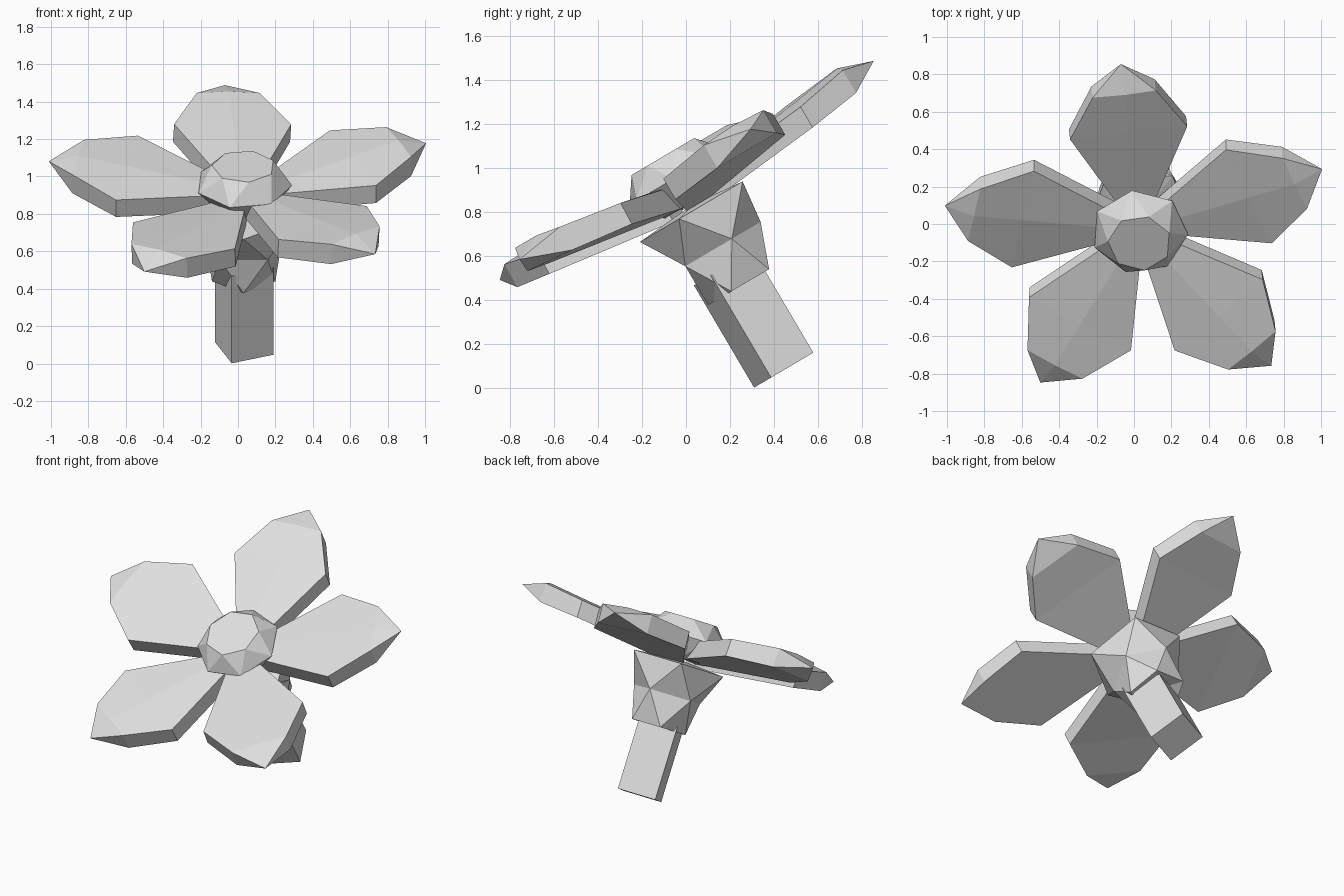
import bpy, bmesh, math
from mathutils import Matrix

if "Cube" in bpy.data.objects:
    bpy.data.objects.remove(bpy.data.objects["Cube"])

grey = bpy.data.materials.new("plain_grey")
grey.diffuse_color = (0.74, 0.74, 0.74, 1)
grey.use_nodes = True
grey.node_tree.nodes["Principled BSDF"].inputs["Base Color"].default_value = grey.diffuse_color

# The whole flower leans forward about the x axis
LEAN = Matrix.Translation((0.03, -0.03, 0.95)) @ Matrix.Rotation(math.radians(30.5), 4, 'X')


def add_part(name, verts, faces, place=Matrix()):
    mesh = bpy.data.meshes.new(name)
    mesh.from_pydata(verts, [], faces)
    mesh.materials.append(grey)
    bm = bmesh.new()
    bm.from_mesh(mesh)
    bmesh.ops.recalc_face_normals(bm, faces=bm.faces)
    bm.to_mesh(mesh)
    bm.free()
    obj = bpy.data.objects.new(name, mesh)
    bpy.context.collection.objects.link(obj)
    obj.matrix_world = LEAN @ place
    return obj


def ring(count, radius, height, start, centre=(0, 0)):
    return [(centre[0] + radius * math.cos(math.radians(start) + i * math.tau / count),
             centre[1] + radius * math.sin(math.radians(start) + i * math.tau / count),
             height) for i in range(count)]


def lathe_rings(rings, zigzag):
    """Join equal rings from top to bottom; zigzag rings are offset by half a step."""
    n = len(rings[0])
    verts = [v for r in rings for v in r]
    faces = []
    for k in range(len(rings) - 1):
        a, b = k * n, (k + 1) * n
        for i in range(n):
            j = (i + 1) % n
            if not zigzag:
                faces.append((a + i, b + i, b + j, a + j))
            elif k % 2 == 0:
                faces += [(a + i, b + i, a + j), (b + i, b + j, a + j)]
            else:
                faces += [(a + i, b + i, b + j), (a + i, b + j, a + j)]
    return verts, faces


# Petals: thick slabs with a pointed tip, sloping slightly upward
# stations: distance out, half width, underside height, upper height
STATIONS = [(0.08, 0.06, -0.14, -0.03), (0.635, 0.315, -0.067, 0.042), (0.9, 0.17, -0.04, 0.08)]
petal_verts, petal_faces = [], []
for out, half, low, high in STATIONS:
    petal_verts += [(out, -half, low), (out, half, low),
                    (out, -half, high), (out, half, high), (out, 0, high + 0.01)]
petal_verts.append((1.06, 0, 0.035))
TIP = 15
for s in (0, 5):
    t = s + 5
    petal_faces += [(s, s + 1, t + 1, t),
                    (s, t, t + 2, s + 2), (s + 1, s + 3, t + 3, t + 1),
                    (s + 2, t + 2, t + 4, s + 4), (s + 4, t + 4, t + 3, s + 3)]
petal_faces += [(0, 2, 4, 3, 1), (10, 11, TIP), (10, TIP, 12), (11, 13, TIP),
                (12, TIP, 14), (14, TIP, 13)]
# each petal: heading, roll, lift
PETALS = [(23, 0, -0.003), (95.5, 3.3, -0.02), (169.2, -3.2, 0.013),
          (240, 2, -0.015), (311.5, -3.5, 0.02)]
for k, (heading, roll, lift) in enumerate(PETALS):
    place = (Matrix.Translation((0, -0.02, lift))
             @ Matrix.Rotation(math.radians(heading), 4, 'Z')
             @ Matrix.Rotation(math.radians(roll), 4, 'X'))
    add_part(f"petal_{k + 1}", petal_verts, petal_faces, place)

# Flower centre: faceted button with a flat top
verts, faces = lathe_rings([ring(7, 0.17, 0.127, 22, (0, -0.01)),
                            ring(7, 0.26, 0.015, 47.7, (0, -0.005)),
                            ring(7, 0.15, -0.12, 22)], True)
faces += [tuple(range(7)), tuple(range(20, 13, -1))]
add_part("flower_centre", verts, faces)

# Calyx: five-pointed cup with a slightly hollowed underside
verts, faces = lathe_rings([ring(5, 0.3, -0.155, 54), ring(5, 0.22, -0.355, 90),
                            ring(5, 0.178, -0.56, 54)], True)
verts += [(0, 0, -0.13), (0, 0, -0.51)]
for i in range(5):
    j = (i + 1) % 5
    faces += [(15, i, j), (16, 10 + j, 10 + i)]
add_part("calyx", verts, faces)

# Stem: square post
verts, faces = lathe_rings([ring(4, 0.17, h, 67, (0.003, -0.032)) for h in (-0.45, -0.99)], False)
faces += [(0, 1, 2, 3), (7, 6, 5, 4)]
add_part("stem", verts, faces)
